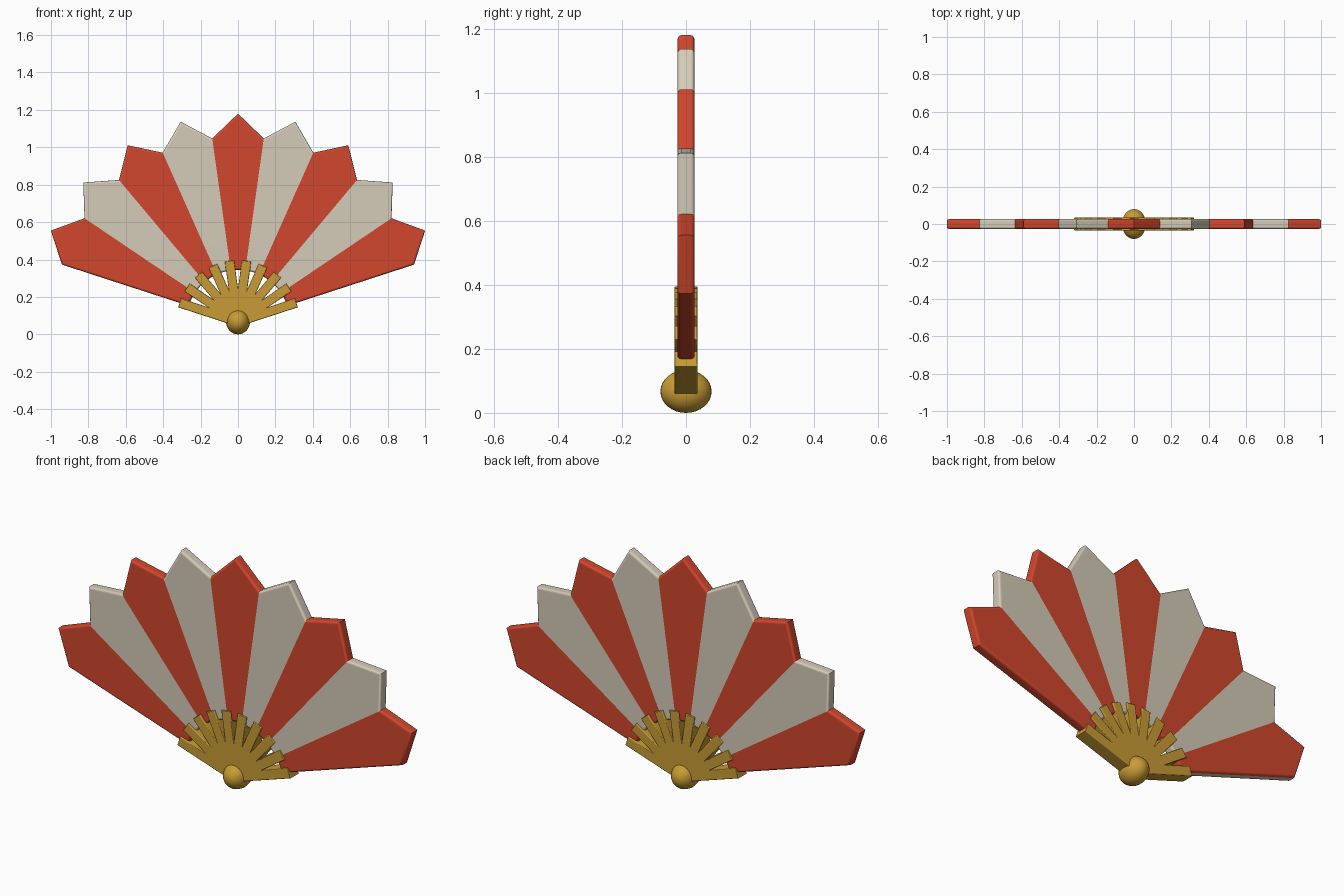
import bpy, bmesh, math
from mathutils import Vector

cube = bpy.data.objects.get("Cube")
if cube:
    bpy.data.objects.remove(cube, do_unlink=True)

PIVOT = 0.067          # height of the hinge
STEP = math.radians(16)
PANELS = 9


def material(name, rgb):
    m = bpy.data.materials.new(name)
    m.use_nodes = True
    m.diffuse_color = (*rgb, 1)
    m.node_tree.nodes["Principled BSDF"].inputs["Base Color"].default_value = (*rgb, 1)
    return m


red = material("red", (0.64, 0.063, 0.026))
cream = material("cream", (0.66, 0.60, 0.48))
gold = material("gold", (0.58, 0.33, 0.036))


def polar(radius, angle, side=0.0):
    """Point at an angle from vertical, shifted sideways across the ray."""
    s, c = math.sin(angle), math.cos(angle)
    return (radius * s + side * c, PIVOT + radius * c - side * s)


def slab(name, outlines, half, bevel, mats):
    """Extrude adjoining outlines along y and round the outer rim."""
    bm = bmesh.new()
    for pts in outlines:
        bm.faces.new([bm.verts.new((x, -half, z)) for x, z in pts])
    bmesh.ops.remove_doubles(bm, verts=bm.verts[:], dist=0.0001)
    ext = bmesh.ops.extrude_face_region(bm, geom=bm.faces[:], use_keep_orig=True)
    moved = [g for g in ext["geom"] if isinstance(g, bmesh.types.BMVert)]
    bmesh.ops.translate(bm, verts=moved, vec=(0, 2 * half, 0))
    bmesh.ops.recalc_face_normals(bm, faces=bm.faces[:])
    rim = [e for e in bm.edges if len(e.link_faces) == 2
           and sum(abs(f.normal.y) > 0.9 for f in e.link_faces) == 1]
    bmesh.ops.bevel(bm, geom=rim, offset=bevel, segments=3, profile=0.5, affect='EDGES')
    # Alternate the materials from panel to panel by angle
    for f in bm.faces:
        f.smooth = True
        c = f.calc_center_median()
        index = round(math.atan2(c.x, c.z - PIVOT) / STEP)
        f.material_index = index % len(mats)
    me = bpy.data.meshes.new(name)
    bm.to_mesh(me)
    bm.free()
    me.set_sharp_from_angle(angle=math.radians(35))
    ob = bpy.data.objects.new(name, me)
    bpy.context.collection.objects.link(ob)
    for m in mats:
        me.materials.append(m)
    wn = ob.modifiers.new("flat_faces", 'WEIGHTED_NORMAL')
    wn.keep_sharp = True
    return ob


# Pleated leaf: pointed panels side by side
leaf = []
for i in range(PANELS):
    a = (i - PANELS // 2) * STEP
    lo, hi = a - STEP / 2, a + STEP / 2
    leaf.append([polar(0.28, lo), polar(0.99, lo), polar(1.113, a),
                 polar(0.99, hi), polar(0.28, hi)])
slab("fan_leaf", leaf, 0.027, 0.012, [red, cream])

# Ribs: one merged comb of bars meeting at the hinge
WIDTH = 0.025
comb = []
for i in range(PANELS + 1):
    a = (i - PANELS / 2) * STEP
    comb += [polar(0.328, a, -WIDTH), polar(0.328, a, WIDTH)]
    if i < PANELS:
        comb.append(polar(WIDTH / math.sin(STEP / 2), a + STEP / 2))
end = PANELS / 2 * STEP
comb += [polar(0, end, WIDTH), polar(0, -end, -WIDTH)]
slab("fan_ribs", [comb], 0.036, 0.005, [gold])

# Hinge knob
bpy.ops.mesh.primitive_uv_sphere_add(segments=32, ring_count=16, radius=1,
                                     location=(0, 0, PIVOT))
knob = bpy.context.object
knob.name = "hinge_knob"
knob.scale = (0.064, 0.08, PIVOT)
knob.data.materials.append(gold)
bpy.ops.object.shade_smooth()
